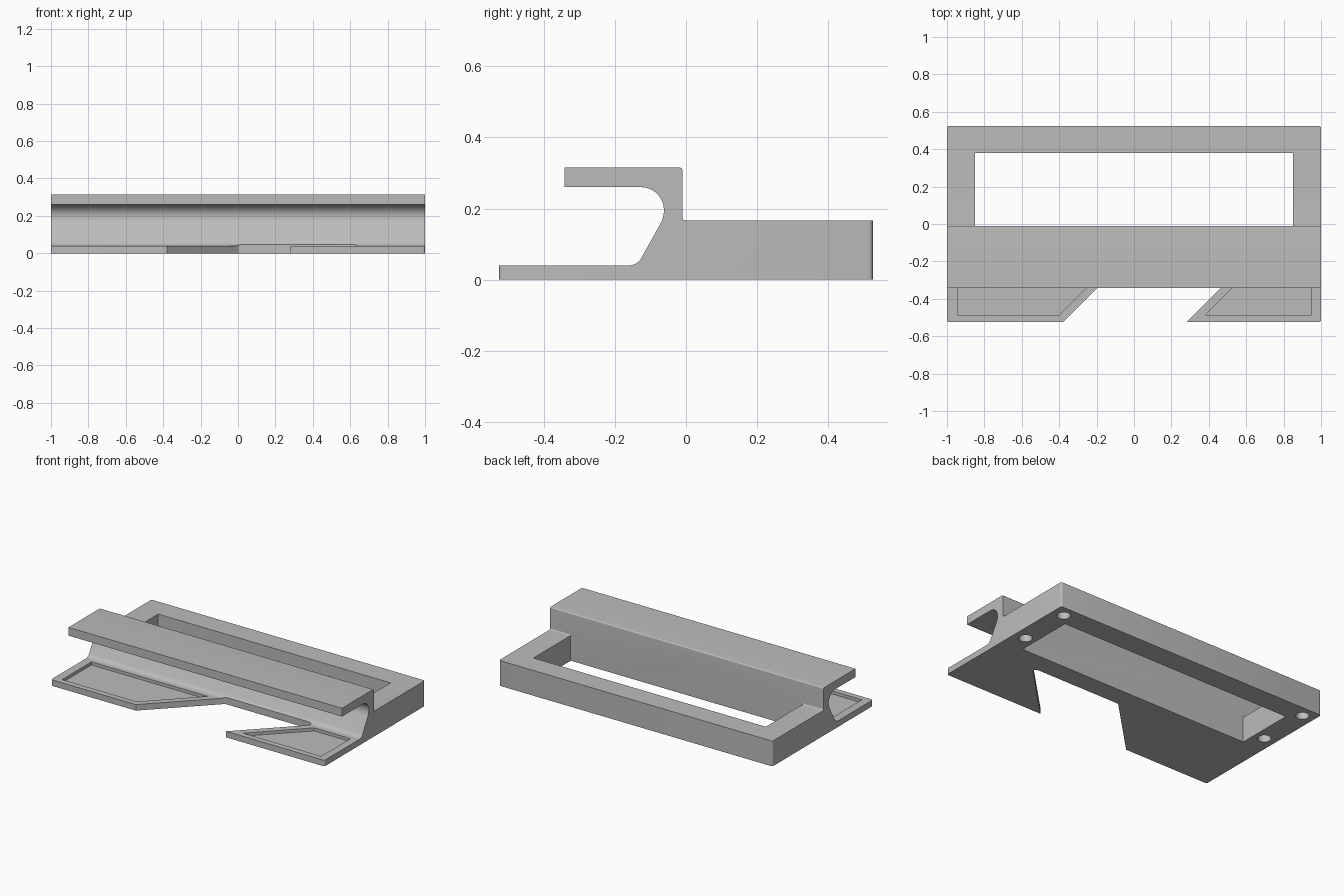
import bpy, bmesh, math
from mathutils import Vector

cube = bpy.data.objects.get("Cube")
if cube:
    bpy.data.objects.remove(cube, do_unlink=True)

grey = bpy.data.materials.new("plain grey")
grey.use_nodes = True
GREY = (0.5, 0.5, 0.5, 1)
grey.diffuse_color = GREY
grey.node_tree.nodes["Principled BSDF"].inputs["Base Color"].default_value = GREY


def rounded(corners, steps=8):
    """Outline from (u, v, radius) corners, each replaced by a tangent arc."""
    out = []
    for i, (u, v, r) in enumerate(corners):
        p = Vector((u, v))
        if not r:
            out.append(p)
            continue
        a = (Vector(corners[i - 1][:2]) - p).normalized()
        b = (Vector(corners[(i + 1) % len(corners)][:2]) - p).normalized()
        half = a.angle(b) / 2
        centre = p + (a + b).normalized() * r / math.sin(half)
        start = p + a * r / math.tan(half) - centre
        end = p + b * r / math.tan(half) - centre
        sweep = math.pi - 2 * half
        for k in range(steps + 1):
            t = k / steps
            w = (start * math.sin((1 - t) * sweep) + end * math.sin(t * sweep)) / math.sin(sweep)
            out.append(centre + w)
    return out


def prism(name, outline, place, shift):
    """Extrude a closed outline; place maps (u, v) to a 3D point."""
    bm = bmesh.new()
    face = bm.faces.new([bm.verts.new(place(p)) for p in outline])
    ext = bmesh.ops.extrude_face_region(bm, geom=[face])["geom"]
    bmesh.ops.translate(bm, vec=shift, verts=[g for g in ext if isinstance(g, bmesh.types.BMVert)])
    bmesh.ops.recalc_face_normals(bm, faces=bm.faces)
    mesh = bpy.data.meshes.new(name)
    bm.to_mesh(mesh)
    bm.free()
    obj = bpy.data.objects.new(name, mesh)
    bpy.context.collection.objects.link(obj)
    mesh.materials.append(grey)
    return obj


def cutter(name, corners, low, high):
    return prism(name, rounded(corners), lambda p: (p.x, p.y, low), (0, 0, high - low))


# Bracket body: side profile swept along x
profile = [(-0.525, 0, 0), (0.525, 0, 0), (0.525, 0.167, 0), (-0.01, 0.167, 0.008),
           (-0.01, 0.315, 0.008), (-0.342, 0.315, 0), (-0.342, 0.26, 0),
           (-0.062, 0.26, 0.064), (-0.062, 0.175, 0.08), (-0.137, 0.04, 0.04), (-0.525, 0.04, 0)]
body = prism("bracket_body", rounded(profile), lambda p: (-1, p.x, p.y), (2, 0, 0))

# Soften the upright outer corners
bm = bmesh.new()
bm.from_mesh(body.data)
upright = [e for e in bm.edges
           if all(abs(v.co.y) > 0.52 for v in e.verts)
           and abs(e.verts[0].co.z - e.verts[1].co.z) > 0.03]
bmesh.ops.bevel(bm, geom=upright, offset=0.012, segments=4, profile=0.5, affect='EDGES')
bm.to_mesh(body.data)
bm.free()

# Window, slanted notch and the two shallow lip pockets
cutters = [
    cutter("window_cutter", [(-0.85, -0.01, 0), (0.85, -0.01, 0), (0.85, 0.38, 0), (-0.85, 0.38, 0)], -0.1, 0.5),
    cutter("notch_cutter", [(-0.455, -0.6, 0), (0.005, -0.14, 0.02), (0.665, -0.14, 0.018), (0.205, -0.6, 0)], -0.1, 0.15),
    cutter("right_pocket_cutter", [(-0.945, -0.487, 0), (-0.4, -0.487, 0), (-0.095, -0.182, 0), (-0.945, -0.182, 0)], 0.02, 0.15),
    cutter("left_pocket_cutter", [(0.38, -0.487, 0), (0.95, -0.487, 0), (0.95, -0.182, 0), (0.685, -0.182, 0)], 0.02, 0.15),
]

# Round blind holes under the frame corners
for x in (-0.92, 0.92):
    for y in (0.1, 0.45):
        ring = [Vector((x + 0.04 * math.cos(a), y + 0.04 * math.sin(a)))
                for a in (math.tau * k / 32 for k in range(32))]
        cutters.append(prism("hole_cutter", ring, lambda p: (p.x, p.y, -0.05), (0, 0, 0.11)))

bpy.context.view_layer.objects.active = body
for c in cutters:
    mod = body.modifiers.new(c.name, 'BOOLEAN')
    mod.operation = 'DIFFERENCE'
    mod.solver = 'EXACT'
    mod.object = c
    bpy.ops.object.modifier_apply(modifier=mod.name)
    bpy.data.objects.remove(c, do_unlink=True)

bpy.ops.object.select_all(action='DESELECT')
body.select_set(True)
bpy.ops.object.shade_smooth_by_angle(angle=math.radians(30))
